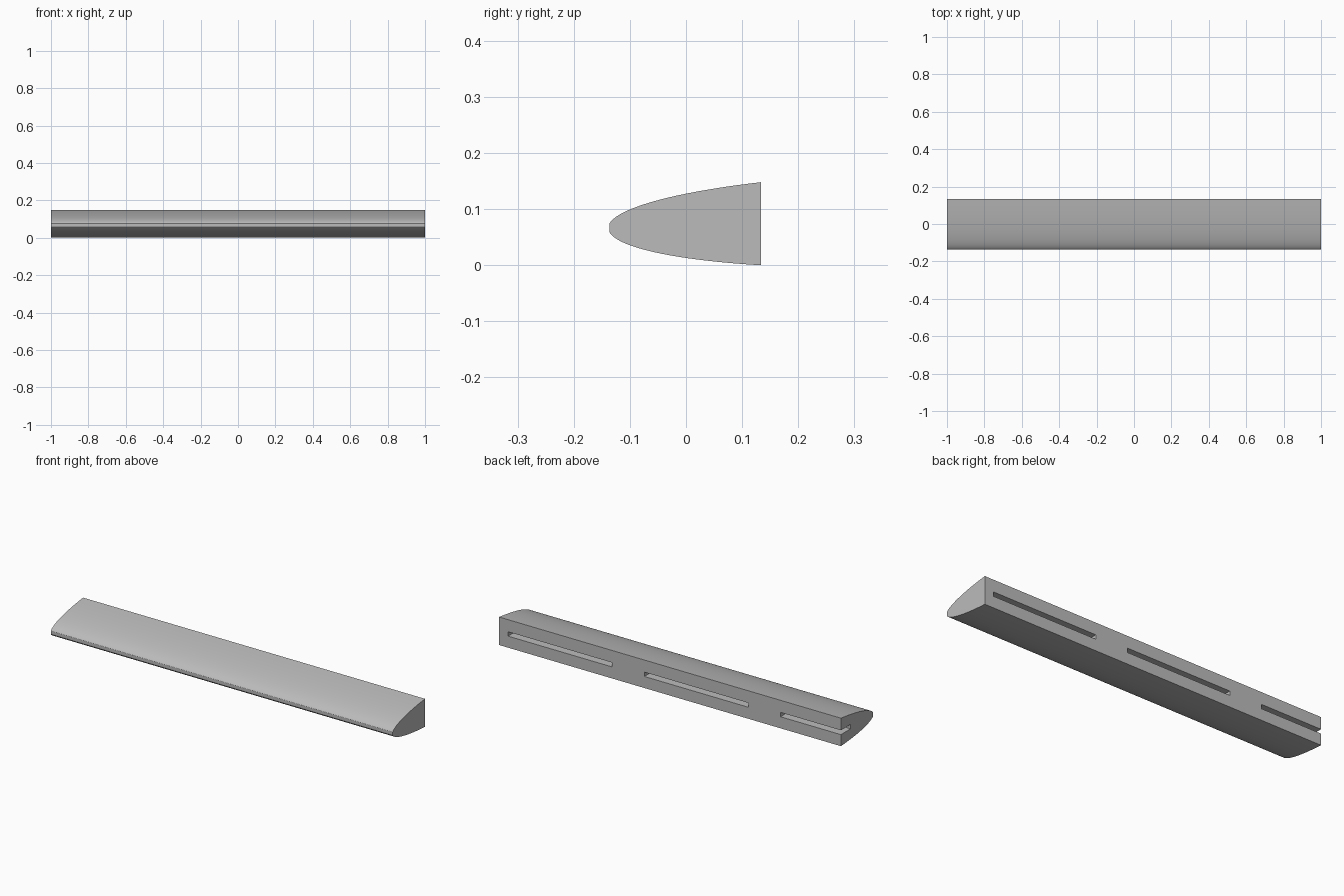
import bpy
import bmesh
import math
from mathutils import Matrix, Vector

default = bpy.data.objects.get("Cube")
if default:
    bpy.data.objects.remove(default, do_unlink=True)

HALF_LENGTH = 1.0
NOSE_Y, BACK_Y = -0.136, 0.134
SLOT_START, SLOT_PITCH, SLOT_LENGTH = 0.947, 0.797, 0.608
SLOT_Z, SLOT_HEIGHT, SLOT_DEPTH = 0.0725, 0.023, 0.08

grey = bpy.data.materials.new("plain grey")
grey.use_nodes = True
grey.diffuse_color = (0.5, 0.5, 0.5, 1)
grey.node_tree.nodes["Principled BSDF"].inputs["Base Color"].default_value = (0.5, 0.5, 0.5, 1)


def make_object(name, bm):
    bmesh.ops.recalc_face_normals(bm, faces=bm.faces)
    mesh = bpy.data.meshes.new(name)
    bm.to_mesh(mesh)
    bm.free()
    mesh.materials.append(grey)
    obj = bpy.data.objects.new(name, mesh)
    bpy.context.collection.objects.link(obj)
    return obj


def section_points(side, steps=24):
    """One half of the rounded nose section, from the nose to the flat back."""
    depth = BACK_Y - NOSE_Y
    points = []
    for i in range(steps + 1):
        t = depth * (i / steps) ** 2
        half = math.sqrt(0.00007 + t * (0.0272 - 0.0265 * t))
        middle = 0.0665 + 0.0075 * t / depth
        points.append((NOSE_Y + t, max(0, middle + side * half)))
    return points


# Long body: the section swept from end to end
bm = bmesh.new()
outline = section_points(-1) + section_points(1)[::-1]
end = bm.faces.new([bm.verts.new((-HALF_LENGTH, y, z)) for y, z in outline])
swept = bmesh.ops.extrude_face_region(bm, geom=[end], use_keep_orig=True)
bmesh.ops.translate(bm, vec=(2 * HALF_LENGTH, 0, 0),
                    verts=[g for g in swept["geom"] if isinstance(g, bmesh.types.BMVert)])
body = make_object("edge_bar", bm)

# Three back slots, the last one running out through the end
bm = bmesh.new()
for i in range(3):
    centre = Vector((SLOT_START - SLOT_LENGTH / 2 - i * SLOT_PITCH, BACK_Y, SLOT_Z))
    size = Matrix.Diagonal((SLOT_LENGTH, 2 * SLOT_DEPTH, SLOT_HEIGHT, 1))
    bmesh.ops.create_cube(bm, size=1, matrix=Matrix.Translation(centre) @ size)
cutter = make_object("slot_cutter", bm)
cutter.hide_render = True

cut = body.modifiers.new("slots", "BOOLEAN")
cut.operation = "DIFFERENCE"
cut.solver = "EXACT"
cut.object = cutter

bpy.ops.object.select_all(action="DESELECT")
body.select_set(True)
bpy.context.view_layer.objects.active = body
bpy.ops.object.modifier_apply(modifier=cut.name)
bpy.data.objects.remove(cutter, do_unlink=True)
bpy.ops.object.shade_smooth_by_angle(angle=math.radians(30))
